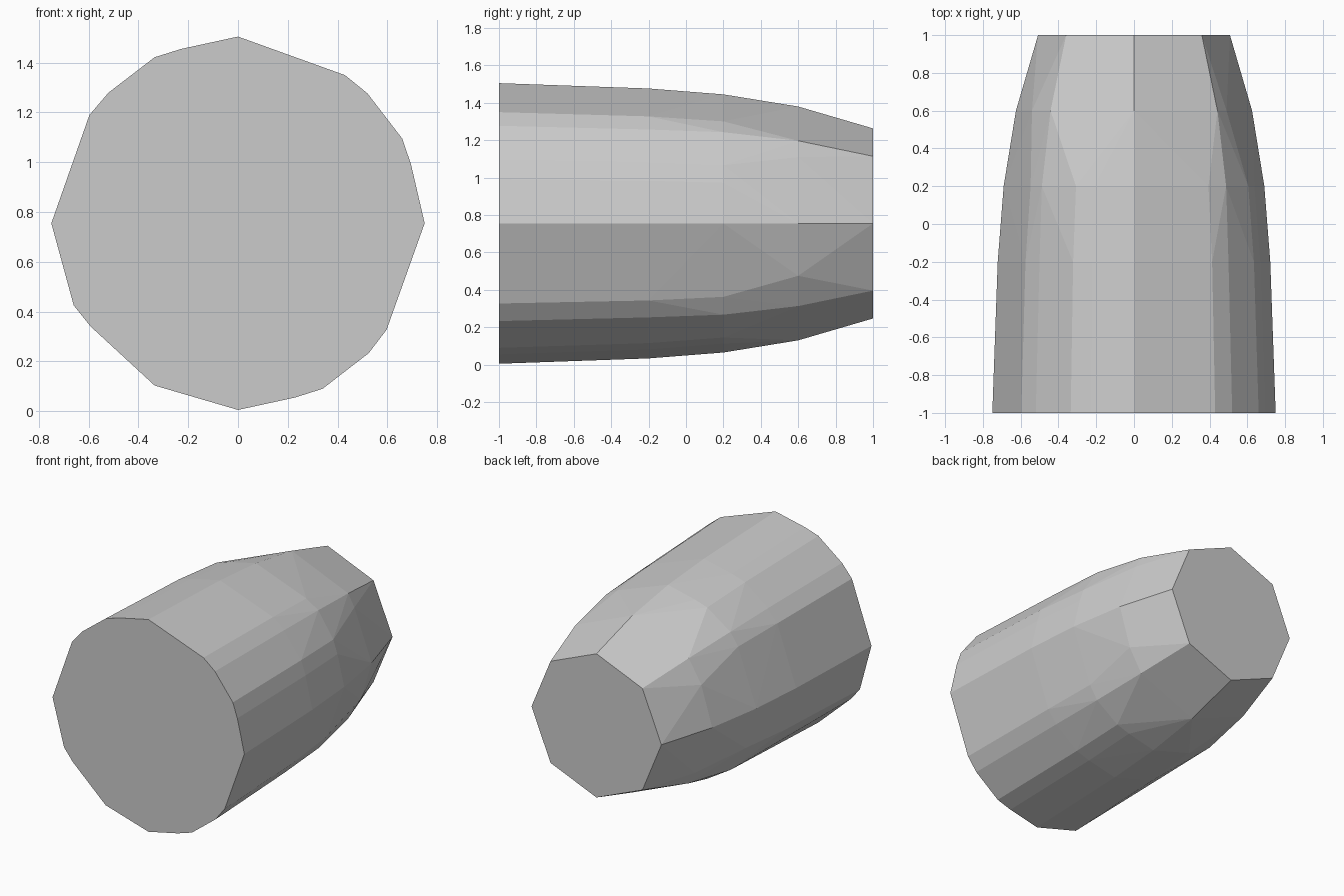
import bpy, bmesh

if "Cube" in bpy.data.objects:
    bpy.data.objects.remove(bpy.data.objects["Cube"])

CZ = 0.755  # height of the barrel axis

# Irregular faceted outline of the wide front end (x, z relative to the axis)
outline = [(0, .75), (.43, .595), (.52, .522), (.66, .34), (.695, .237), (.75, 0),
           (.597, -.428), (.525, -.522), (.34, -.665), (.23, -.70), (0, -.75),
           (-.335, -.652), (-.592, -.415), (-.66, -.33), (-.75, 0),
           (-.597, .435), (-.52, .525), (-.335, .667), (-.23, .70)]
# Octagon of the narrow back end
d = 0.707
octagon = [(0, 1), (d, d), (1, 0), (d, -d), (0, -1), (-d, -d), (-1, 0), (-d, d)]
# Extra corners where the outline turns into the octagon
shoulder = [(.49, .355), (.54, -.28), (-.54, .28), (-.49, -.355)]

bm = bmesh.new()


def ring(y, points, scale=1.0):
    for x, z in points:
        bm.verts.new((x * scale, y, CZ + z * scale))


# Tapering rings from front to back
ring(-1, outline)
ring(-.2, outline, .962)
ring(.2, outline, .917)
ring(.2, octagon, .690)
ring(.6, octagon, .625)
ring(.6, shoulder)
ring(1, octagon, .508)

# Faceted skin around the rings
bmesh.ops.convex_hull(bm, input=bm.verts[:])
loose = [v for v in bm.verts if not v.link_faces]
bmesh.ops.delete(bm, geom=loose, context='VERTS')
bmesh.ops.dissolve_limit(bm, angle_limit=0.005, verts=bm.verts[:], edges=bm.edges[:])
bmesh.ops.recalc_face_normals(bm, faces=bm.faces[:])

mesh = bpy.data.meshes.new("tapered_barrel")
bm.to_mesh(mesh)
bm.free()
bpy.context.collection.objects.link(bpy.data.objects.new("tapered_barrel", mesh))
